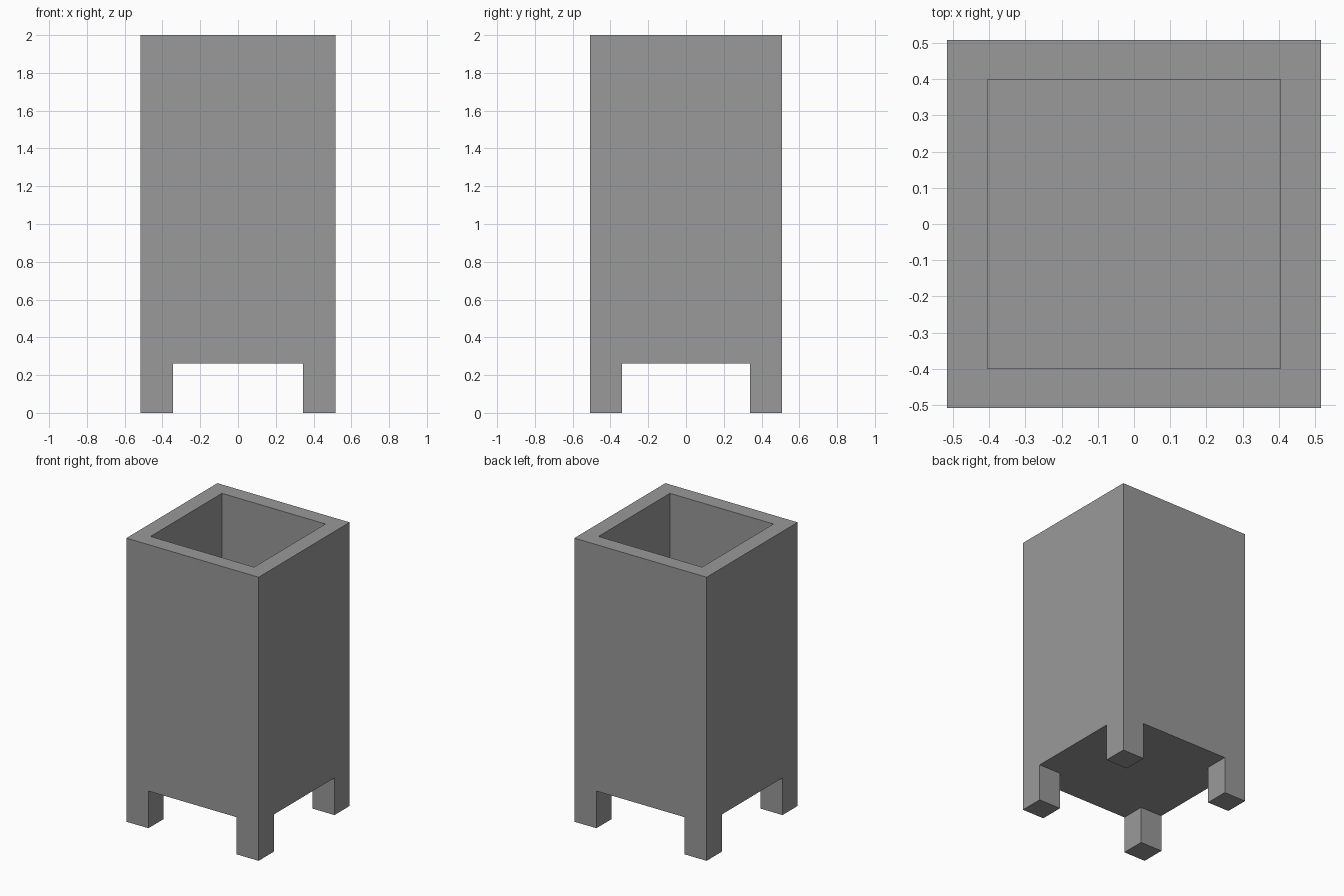
import bpy
import bmesh
from mathutils import Vector

if "Cube" in bpy.data.objects:
    bpy.data.objects.remove(bpy.data.objects["Cube"])

HX, HY, TOP = 0.516, 0.507, 2.0      # outer half sizes and height
LEG_X, LEG_Y, LEG_H = 0.344, 0.338, 0.262   # inner leg edges and leg height
IN_X, IN_Y, FLOOR = 0.404, 0.398, 0.375     # cavity half sizes and floor height

bm = bmesh.new()

# Body block
bmesh.ops.create_cube(bm, size=2)
for v in bm.verts:
    v.co = (v.co.x * HX, v.co.y * HY, TOP if v.co.z > 0 else LEG_H)


def flat_faces(z):
    return [f for f in bm.faces if all(abs(v.co.z - z) < 1e-5 for v in f.verts)]


def extrude(faces, z):
    """Extrude separate faces straight to height z."""
    new = bmesh.ops.extrude_discrete_faces(bm, faces=faces)["faces"]
    for f in new:
        for v in f.verts:
            v.co.z = z


# Open cavity sunk into the top
top = flat_faces(TOP)
bmesh.ops.inset_region(bm, faces=top, thickness=0.1, use_even_offset=True)
for v in top[0].verts:
    v.co.x = IN_X if v.co.x > 0 else -IN_X
    v.co.y = IN_Y if v.co.y > 0 else -IN_Y
extrude(top, FLOOR)

# Four legs pulled from the corners of the underside
for axis, pos in ((Vector((1, 0, 0)), LEG_X), (Vector((0, 1, 0)), LEG_Y)):
    for side in (-1, 1):
        under = flat_faces(LEG_H)
        edges = {e for f in under for e in f.edges}
        verts = {v for f in under for v in f.verts}
        bmesh.ops.bisect_plane(bm, geom=under + list(edges) + list(verts),
                               plane_co=axis * pos * side, plane_no=axis)
corners = []
for f in flat_faces(LEG_H):
    c = f.calc_center_median()
    if abs(c.x) > LEG_X and abs(c.y) > LEG_Y:
        corners.append(f)
extrude(corners, 0)

bmesh.ops.recalc_face_normals(bm, faces=bm.faces[:])
mesh = bpy.data.meshes.new("planter_box")
bm.to_mesh(mesh)
bm.free()
bpy.context.collection.objects.link(bpy.data.objects.new("planter_box", mesh))

# Dark grey finish
dark_grey = bpy.data.materials.new("dark_grey")
dark_grey.diffuse_color = (0.32, 0.32, 0.32, 1)
dark_grey.use_nodes = True
dark_grey.node_tree.nodes["Principled BSDF"].inputs["Base Color"].default_value = dark_grey.diffuse_color
mesh.materials.append(dark_grey)
